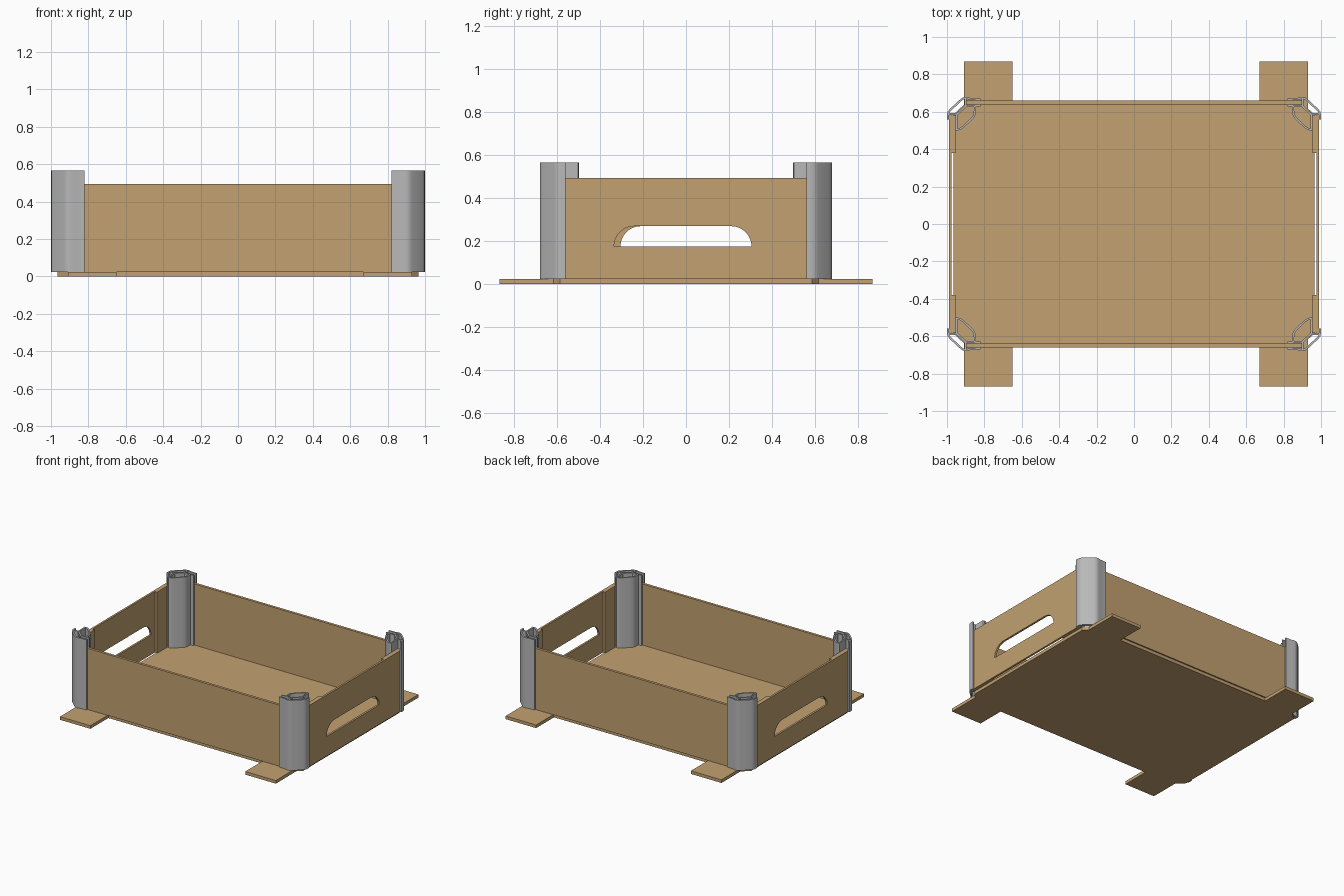
import bpy, bmesh, math
from mathutils import Vector

if "Cube" in bpy.data.objects:
    bpy.data.objects.remove(bpy.data.objects["Cube"])


def material(name, rgb):
    m = bpy.data.materials.new(name)
    m.diffuse_color = (*rgb, 1)
    m.use_nodes = True
    m.node_tree.nodes["Principled BSDF"].inputs["Base Color"].default_value = m.diffuse_color
    return m


WOOD = material("tan wood", (0.54, 0.355, 0.165))
METAL = material("grey metal", (0.48, 0.48, 0.48))


def finish(bm, name, mat):
    bmesh.ops.recalc_face_normals(bm, faces=bm.faces[:])
    mesh = bpy.data.meshes.new(name)
    bm.to_mesh(mesh)
    bm.free()
    mesh.materials.append(mat)
    ob = bpy.data.objects.new(name, mesh)
    bpy.context.collection.objects.link(ob)
    return ob


def plate(name, loops, to3d, depth):
    """Fill outlines (the first outer, others holes) and extrude by depth."""
    bm = bmesh.new()
    for pts in loops:
        vs = [bm.verts.new(to3d(*p)) for p in pts]
        for i, v in enumerate(vs):
            bm.edges.new((vs[i - 1], v))
    bmesh.ops.triangle_fill(bm, edges=bm.edges[:], use_beauty=True)
    ext = bmesh.ops.extrude_face_region(bm, geom=bm.faces[:], use_keep_orig=True)
    moved = [g for g in ext["geom"] if isinstance(g, bmesh.types.BMVert)]
    bmesh.ops.translate(bm, verts=moved, vec=depth)
    return finish(bm, name, WOOD)


def box(name, x, y, z):
    pts = [(x[0], y[0]), (x[1], y[0]), (x[1], y[1]), (x[0], y[1])]
    return plate(name, [pts], lambda a, b: (a, b, z[0]), (0, 0, z[1] - z[0]))


def ribbon(bm, pts, t, z0, z1):
    """Upright strip of thickness t that follows a plan path."""
    p = [Vector(q) for q in pts]
    dirs = [(b - a).normalized() for a, b in zip(p, p[1:])]
    rows = []
    for i, q in enumerate(p):
        d0, d1 = dirs[max(i - 1, 0)], dirs[min(i, len(dirs) - 1)]
        n0, n1 = Vector((-d0.y, d0.x)), Vector((-d1.y, d1.x))
        m = (n0 + n1).normalized()
        m *= t / 2 / max(m.dot(n0), 0.4)
        a, b = q + m, q - m
        rows.append([bm.verts.new((c.x, c.y, z))
                     for c, z in ((a, z0), (b, z0), (b, z1), (a, z1))])
    for r, s in zip(rows, rows[1:]):
        for k in range(4):
            j = (k + 1) % 4
            bm.faces.new((r[k], r[j], s[j], s[k]))
    bm.faces.new(rows[0])
    bm.faces.new(rows[-1])


BASE_Z, WALL_Z, POST_Z = 0.024, 0.495, 0.565

# Floor with four feet tabs and cut corners
half = [(0.965, 0.585), (0.93, 0.617), (0.93, 0.868), (0.67, 0.868), (0.67, 0.65),
        (-0.65, 0.65), (-0.65, 0.868), (-0.91, 0.868), (-0.91, 0.637), (-0.965, 0.585)]
floor = half + [(x, -y) for x, y in reversed(half)]
plate("floor_with_feet", [floor], lambda x, y: (x, y, 0), (0, 0, BASE_Z))

# Long front and back walls
for name, y in (("front_wall", (-0.66, -0.64)), ("back_wall", (0.64, 0.66))):
    box(name, (-0.895, 0.895), y, (BASE_Z, WALL_Z))

# End walls with a round-topped hand hole, plus thickening cleats at both ends
for side, s in (("right", 1), ("left", -1)):
    r, z0, z1 = 0.095, 0.175, 0.27
    a, b = -0.335, 0.305
    hole = [(b - r + r * math.cos(t), z0 + r * math.sin(t))
            for t in (math.pi / 2 * i / 8 for i in range(9))]
    hole += [(a + r + r * math.cos(t), z0 + r * math.sin(t))
             for t in (math.pi / 2 * (1 + i / 8) for i in range(9))]
    outer = [(-0.585, BASE_Z), (0.585, BASE_Z), (0.585, WALL_Z), (-0.585, WALL_Z)]
    plate(side + "_end_wall", [outer, hole],
          lambda y, z: (s * 0.975, s * y, z), (s * 0.015, 0, 0))
    for end, e in (("back", 1), ("front", -1)):
        box(f"{side}_{end}_cleat", sorted((s * 0.955, s * 0.975)),
            sorted((e * 0.38, e * 0.58)), (BASE_Z, WALL_Z))

# Hollow metal corner posts: outer shell, inner shell, diagonal web, slot ends
paths = [
    [(0.82, 0.666), (0.87, 0.668), (0.895, 0.674), (0.912, 0.672), (0.926, 0.662),
     (0.982, 0.610), (0.992, 0.597), (0.994, 0.58), (0.994, 0.56)],
    [(0.82, 0.634), (0.85, 0.632), (0.852, 0.59), (0.858, 0.575), (0.872, 0.56),
     (0.915, 0.518), (0.928, 0.509), (0.948, 0.505), (0.95, 0.50)],
    [(0.85, 0.632), (0.898, 0.632), (0.949, 0.584), (0.949, 0.505)],
    [(0.90, 0.630), (0.90, 0.672)],
    [(0.947, 0.588), (0.992, 0.588)],
]
for sx, xn in ((1, "right"), (-1, "left")):
    for sy, yn in ((1, "back"), (-1, "front")):
        bm = bmesh.new()
        for path in paths:
            ribbon(bm, [(sx * x, sy * y) for x, y in path], 0.011, BASE_Z, POST_Z)
        post = finish(bm, f"{yn}_{xn}_post", METAL)
        bpy.ops.object.select_all(action="DESELECT")
        post.select_set(True)
        bpy.context.view_layer.objects.active = post
        bpy.ops.object.shade_smooth_by_angle(angle=math.radians(40))
